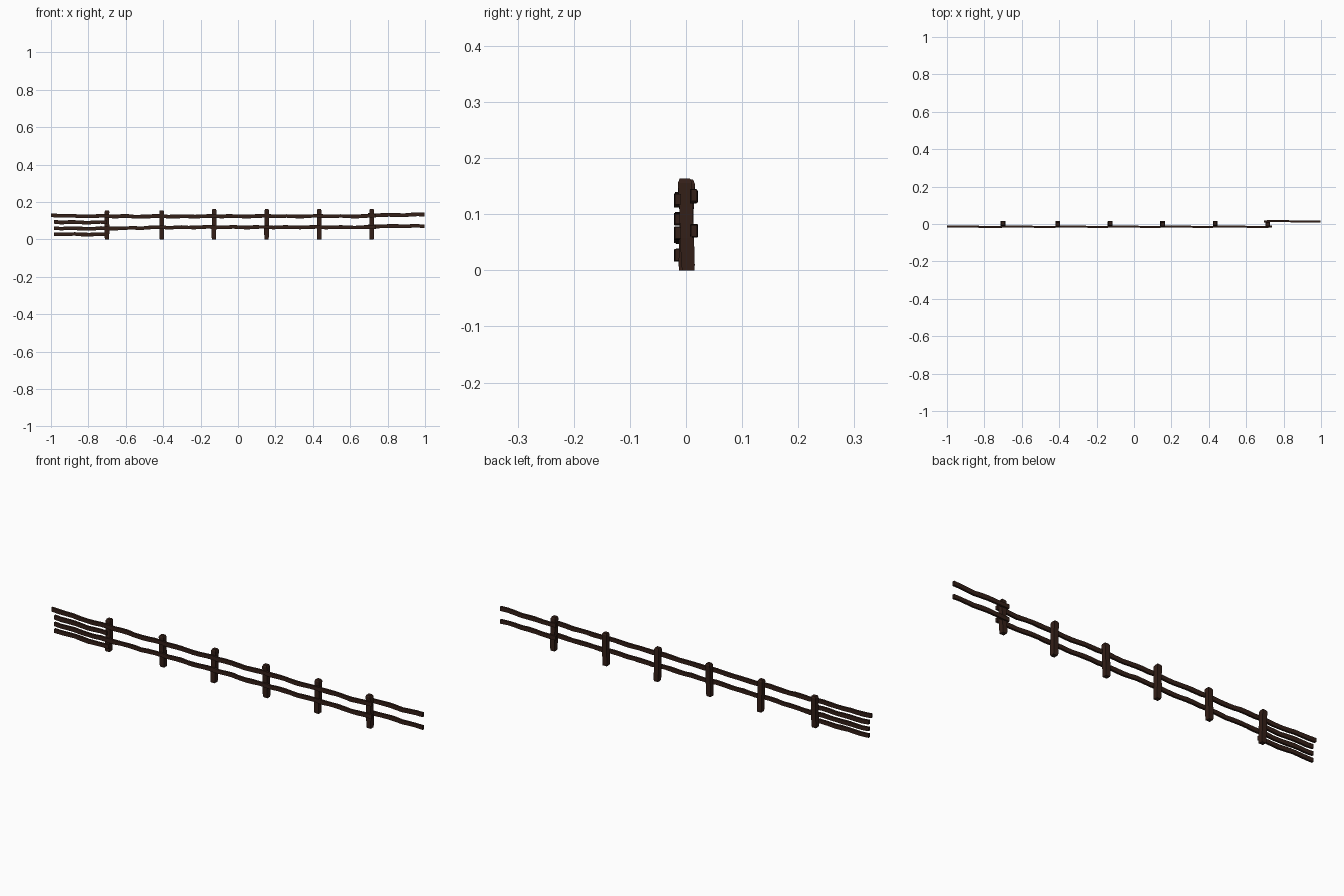
import bpy, bmesh, math, random

if "Cube" in bpy.data.objects:
    bpy.data.objects.remove(bpy.data.objects["Cube"])

random.seed(4)
wood = bpy.data.materials.new("dark_wood")
wood.diffuse_color = (0.034, 0.014, 0.009, 1)
wood.use_nodes = True
wood.node_tree.nodes["Principled BSDF"].inputs["Base Color"].default_value = wood.diffuse_color


def loft(name, rings):
    """Closed tube through a series of rings with equal point counts."""
    bm = bmesh.new()
    loops = [[bm.verts.new(p) for p in ring] for ring in rings]
    n = len(loops[0])
    for a, b in zip(loops, loops[1:]):
        for i in range(n):
            j = (i + 1) % n
            bm.faces.new((a[i], a[j], b[j], b[i]))
    bm.faces.new(loops[0][::-1])
    bm.faces.new(loops[-1])
    bmesh.ops.recalc_face_normals(bm, faces=bm.faces)
    mesh = bpy.data.meshes.new(name)
    bm.to_mesh(mesh)
    bm.free()
    mesh.materials.append(wood)
    obj = bpy.data.objects.new(name, mesh)
    bpy.context.collection.objects.link(obj)


def post(name, x, top, lean):
    """Rough square post with a chamfered head."""
    h = 0.012
    rings = []
    for t, s in ((0, 0.9), (0.06, 1), (0.35, 1.03), (0.68, 0.98), (0.95, 1.05), (1, 0.75)):
        cx = x + random.uniform(-0.001, 0.001)
        cy = 0.001 + lean * (t - 0.5)
        w = h * s
        rings.append([(cx + a * w, cy + b * w, t * top)
                      for a, b in ((-1, -1), (1, -1), (1, 1), (-1, 1))])
    loft(name, rings)


def rail(name, x0, x1, z0, z1, y, dip=0.003):
    """Hand-hewn rail, a bent plank with gentle kinks."""
    n = 9
    rings = []
    for i in range(n):
        t = i / (n - 1)
        x = x0 + (x1 - x0) * t
        wave = dip * math.sin(math.pi * t) + 0.0015 * math.sin(4 * math.pi * t)
        z = z0 + (z1 - z0) * t - wave + random.uniform(-0.0008, 0.0008)
        cy = y + 0.002 * math.sin(2 * math.pi * t)
        hh = 0.0098 + random.uniform(-0.0008, 0.0008)
        hy = 0.0052
        rings.append([(x, cy + a * hy, z + b * hh)
                      for a, b in ((-1, -1), (1, -1), (1, 1), (-1, 1))])
    loft(name, rings)


# Posts
posts = [-0.70, -0.408, -0.128, 0.153, 0.434, 0.715]
tops = [0.156, 0.156, 0.162, 0.162, 0.162, 0.164]
for i, (x, top) in enumerate(zip(posts, tops)):
    post(f"post_{i + 1}", x, top, (0.005, -0.006)[i % 2])

# Front rails, one pair per bay
front = -0.0142
ends = [-1.0] + posts[:-1] + [0.733]
upper = [0.129, 0.126, 0.125, 0.126, 0.126, 0.126, 0.127]
lower = [0.060, 0.059, 0.065, 0.066, 0.066, 0.066, 0.066]
for i in range(6):
    a, b = ends[i], ends[i + 1]
    rail(f"upper_rail_{i + 1}", a, b + 0.004, upper[i], upper[i + 1], front)
    rail(f"lower_rail_{i + 1}", max(a, -0.985), b + 0.004, lower[i], lower[i + 1], front, 0.001)

# Extra rails in the first bay
rail("extra_rail_middle", -0.985, -0.70, 0.094, 0.092, front, 0.002)
rail("extra_rail_bottom", -0.985, -0.69, 0.028, 0.027, front, 0.0)

# Rails of the last bay, fixed behind the post
rail("back_rail_upper", 0.695, 0.996, 0.131, 0.134, 0.0142, 0.002)
rail("back_rail_lower", 0.695, 0.996, 0.069, 0.071, 0.0142, -0.001)
